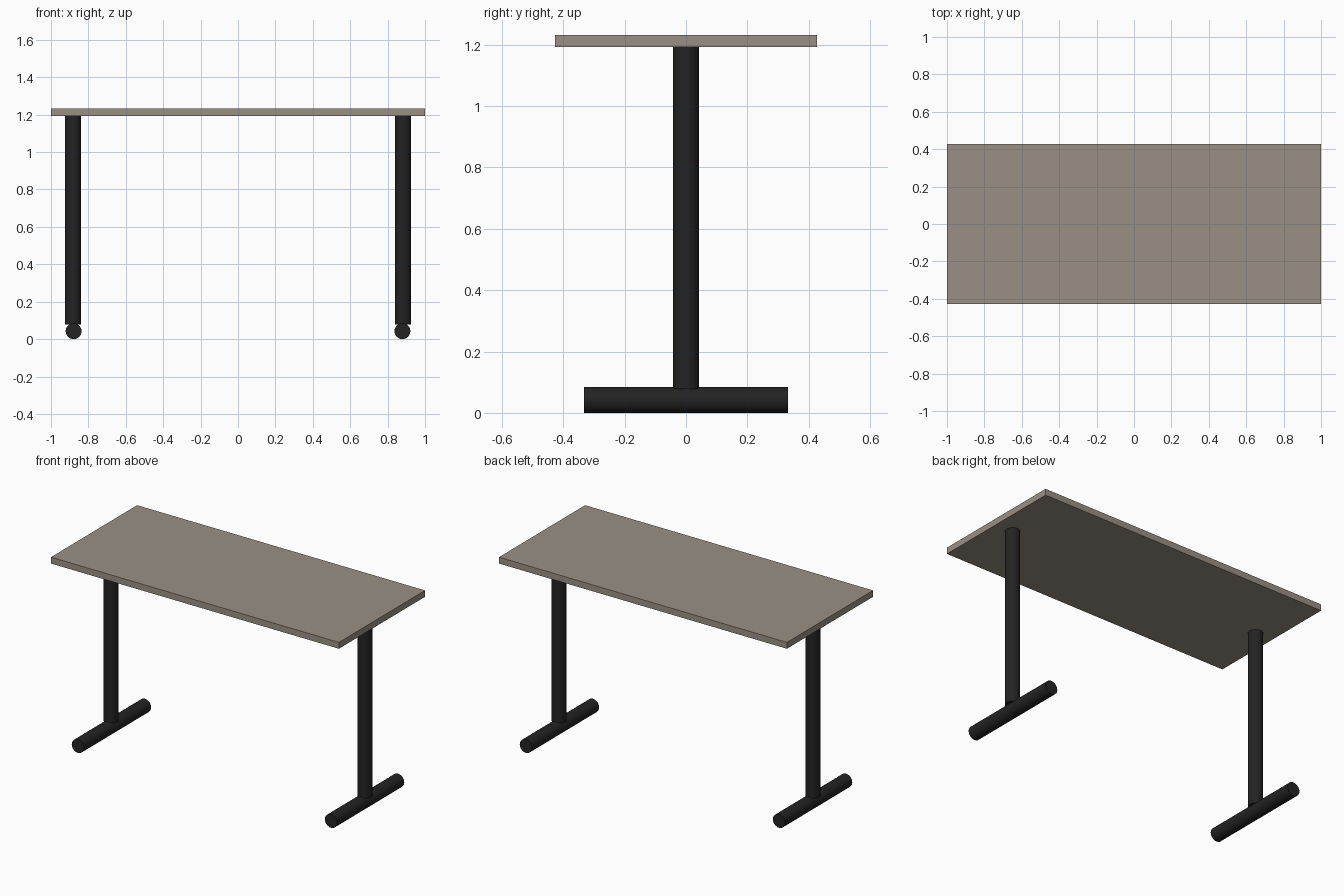
import bpy
import math

cube = bpy.data.objects.get("Cube")
if cube:
    bpy.data.objects.remove(cube, do_unlink=True)


def make_material(name, rgb):
    mat = bpy.data.materials.new(name)
    mat.use_nodes = True
    mat.diffuse_color = (*rgb, 1)
    mat.node_tree.nodes["Principled BSDF"].inputs["Base Color"].default_value = (*rgb, 1)
    return mat


taupe = make_material("taupe laminate", (0.32, 0.28, 0.23))
black = make_material("black metal", (0.017, 0.017, 0.017))


def tube(name, radius, length, location, rotation=(0, 0, 0)):
    bpy.ops.mesh.primitive_cylinder_add(vertices=32, radius=radius, depth=length,
                                        location=location, rotation=rotation)
    obj = bpy.context.object
    obj.name = name
    obj.data.materials.append(black)
    bpy.ops.object.shade_smooth_by_angle(angle=math.radians(30))
    return obj


# Flat rectangular top
TOP_Z, THICK = 1.232, 0.04
bpy.ops.mesh.primitive_cube_add(size=1, location=(0, 0, TOP_Z - THICK / 2))
top = bpy.context.object
top.name = "table_top"
top.scale = (2.0, 0.854, THICK)
bpy.ops.object.transform_apply(location=False, rotation=False, scale=True)
top.data.materials.append(taupe)

# T-shaped legs: an upright column resting on a horizontal round foot
R, COLUMN_BASE = 0.0425, 0.078
column_top = TOP_Z - THICK
for side, s in (("left", 1), ("right", -1)):
    tube(side + "_column", R, column_top - COLUMN_BASE,
         (s * 0.882, 0, (column_top + COLUMN_BASE) / 2))
    tube(side + "_foot", R, 0.666, (s * 0.879, 0, R), (math.pi / 2, 0, 0))
